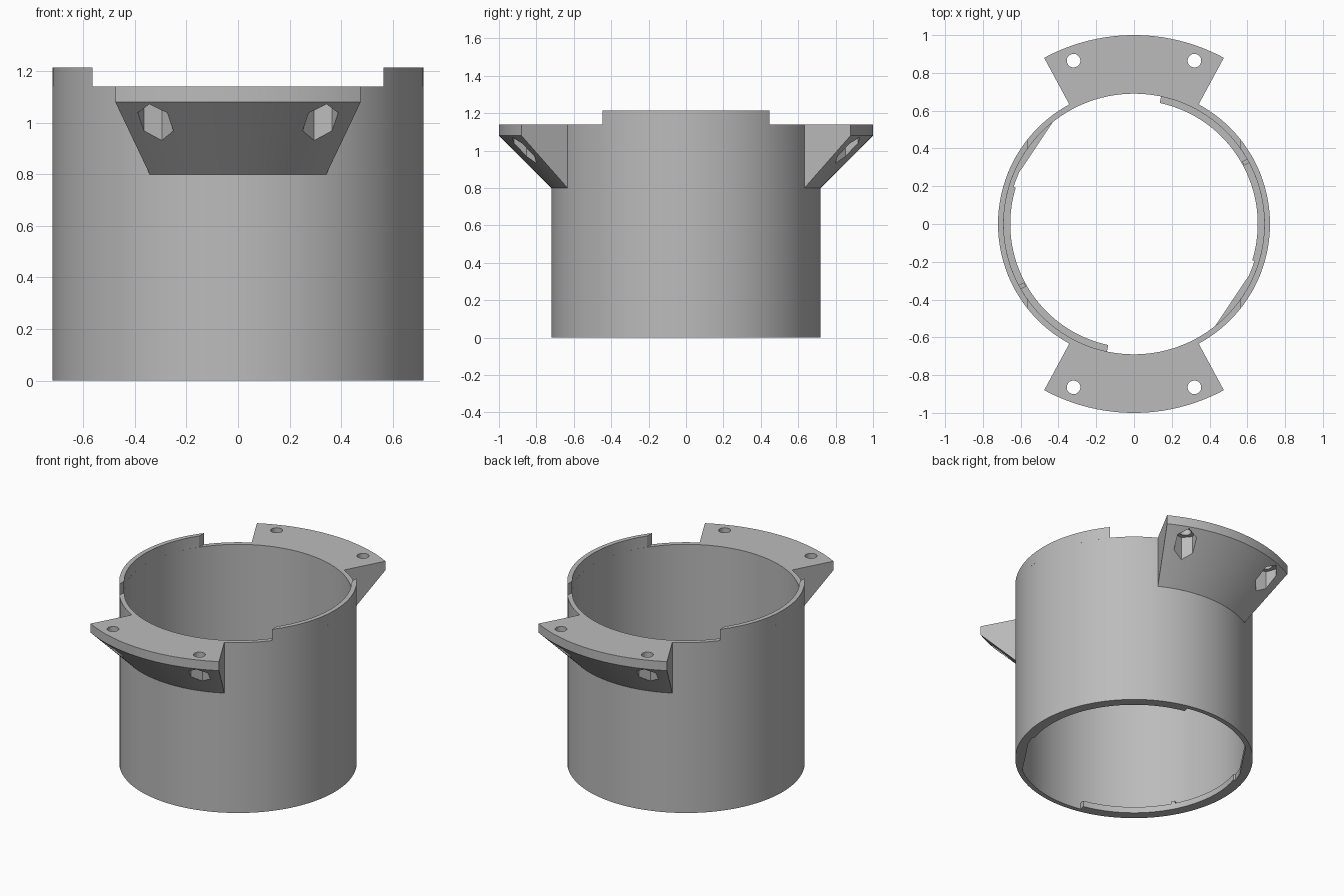
import bpy, bmesh
from math import radians, cos, sin, acos, pi
from mathutils import Vector

cube = bpy.data.objects.get("Cube")
if cube:
    bpy.data.objects.remove(cube, do_unlink=True)

OUTER, INNER = 0.72, 0.69
WALL_TOP, RIM_TOP = 1.14, 1.215

grey = bpy.data.materials.new("plain grey")
grey.use_nodes = True
colour = (0.5, 0.5, 0.5, 1)
grey.diffuse_color = colour
grey.node_tree.nodes["Principled BSDF"].inputs["Base Color"].default_value = colour


def polar(r, angle, z):
    return Vector((r * cos(angle), r * sin(angle), z))


def sweep(name, sections, closed=False):
    """Skin a row of matching cross-sections, capping both ends unless closed."""
    bm = bmesh.new()
    rows = [[bm.verts.new(p) for p in s] for s in sections]
    size = len(rows[0])
    pairs = list(zip(rows, rows[1:]))
    if closed:
        pairs.append((rows[-1], rows[0]))
    else:
        bm.faces.new(rows[0])
        bm.faces.new(rows[-1])
    for a, b in pairs:
        for i in range(size):
            j = (i + 1) % size
            bm.faces.new((a[i], a[j], b[j], b[i]))
    bmesh.ops.recalc_face_normals(bm, faces=bm.faces)
    mesh = bpy.data.meshes.new(name)
    bm.to_mesh(mesh)
    bm.free()
    mesh.materials.append(grey)
    obj = bpy.data.objects.new(name, mesh)
    bpy.context.collection.objects.link(obj)
    return obj


def activate(obj):
    bpy.ops.object.select_all(action='DESELECT')
    obj.select_set(True)
    bpy.context.view_layer.objects.active = obj


def smooth(obj):
    activate(obj)
    bpy.ops.object.shade_smooth_by_angle(angle=radians(25))


def prism(name, x, y, r, sides, z0, z1, turn=0):
    """Upright prism used as a cutter."""
    angles = [turn + 2 * pi * i / sides for i in range(sides)]
    return sweep(name, [[Vector((x, y, z)) + polar(r, a, 0) for a in angles] for z in (z0, z1)])


def cut(obj, cutter):
    cutter.hide_render = True
    mod = obj.modifiers.new("cut", 'BOOLEAN')
    mod.operation = 'DIFFERENCE'
    mod.solver = 'EXACT'
    mod.object = cutter
    activate(obj)
    bpy.ops.object.modifier_apply(modifier=mod.name)
    bpy.data.objects.remove(cutter, do_unlink=True)


# Main tube
wall = [(INNER, 0), (OUTER, 0), (OUTER, WALL_TOP), (INNER, WALL_TOP)]
steps = 128
tube = sweep("tube_wall", [[polar(r, 2 * pi * i / steps, z) for r, z in wall]
                           for i in range(steps)], closed=True)
smooth(tube)

# Bayonet lug inner outline: long arc, shallow step, then a straight run-out
lug_line = [polar(0.655, radians(78 - 95 * i / 32), 0) for i in range(33)]
lug_line += [polar(0.667, radians(a), 0) for a in (-17.1, -20, -24)]
run_end = polar(INNER, radians(-51.5), 0)
lug_line += [lug_line[-1].lerp(run_end, i / 6) for i in range(1, 7)]

for side, turn in (("left", 0), ("right", pi)):
    # Raised rim, its ends cut straight across
    rows = []
    for i in range(33):
        t = i / 16 - 1
        rows.append([polar(r, turn + t * acos(0.565 / r), z)
                     for r, z in ((INNER, WALL_TOP), (OUTER, WALL_TOP),
                                  (OUTER, RIM_TOP), (INNER, RIM_TOP))])
    smooth(sweep(side + "_raised_rim", rows))

    # Lug inside the bottom opening
    rows = []
    for p in lug_line:
        a = turn + Vector((1, 0)).angle_signed(p.xy) * -1
        rows.append([polar(r, a, z) for r, z in ((p.length, 0), (0.694, 0),
                                                 (0.694, 0.04), (p.length, 0.04))])
    smooth(sweep(side + "_bayonet_lug", rows))

    # Small stop on the lug
    rows = [[polar(r, turn + radians(a), z) for r, z in ((0.66, 0.03), (0.694, 0.03),
                                                         (0.694, 0.06), (0.66, 0.06))]
            for a in (28, 30)]
    sweep(side + "_lug_stop", rows)

# Mounting flanges with screw holes and hexagonal nut pockets
flange = [(0.712, 0.8), (OUTER, 0.8), (1, 1.08), (1, WALL_TOP), (0.712, WALL_TOP)]
half = radians(28.4)
for name, middle in (("front_flange", -pi / 2), ("back_flange", pi / 2)):
    rows = [[polar(r, middle + half * (i / 16 - 1), z) for r, z in flange] for i in range(33)]
    obj = sweep(name, rows)
    for s in (-1, 1):
        a = middle + s * radians(20.3)
        x, y, _ = polar(0.922, a, 0)
        cut(obj, prism("nut_cutter", x, y, 0.07, 6, 0.7, 1.085, a))
        cut(obj, prism("screw_cutter", x, y, 0.036, 32, 0.7, 1.3))
    smooth(obj)
